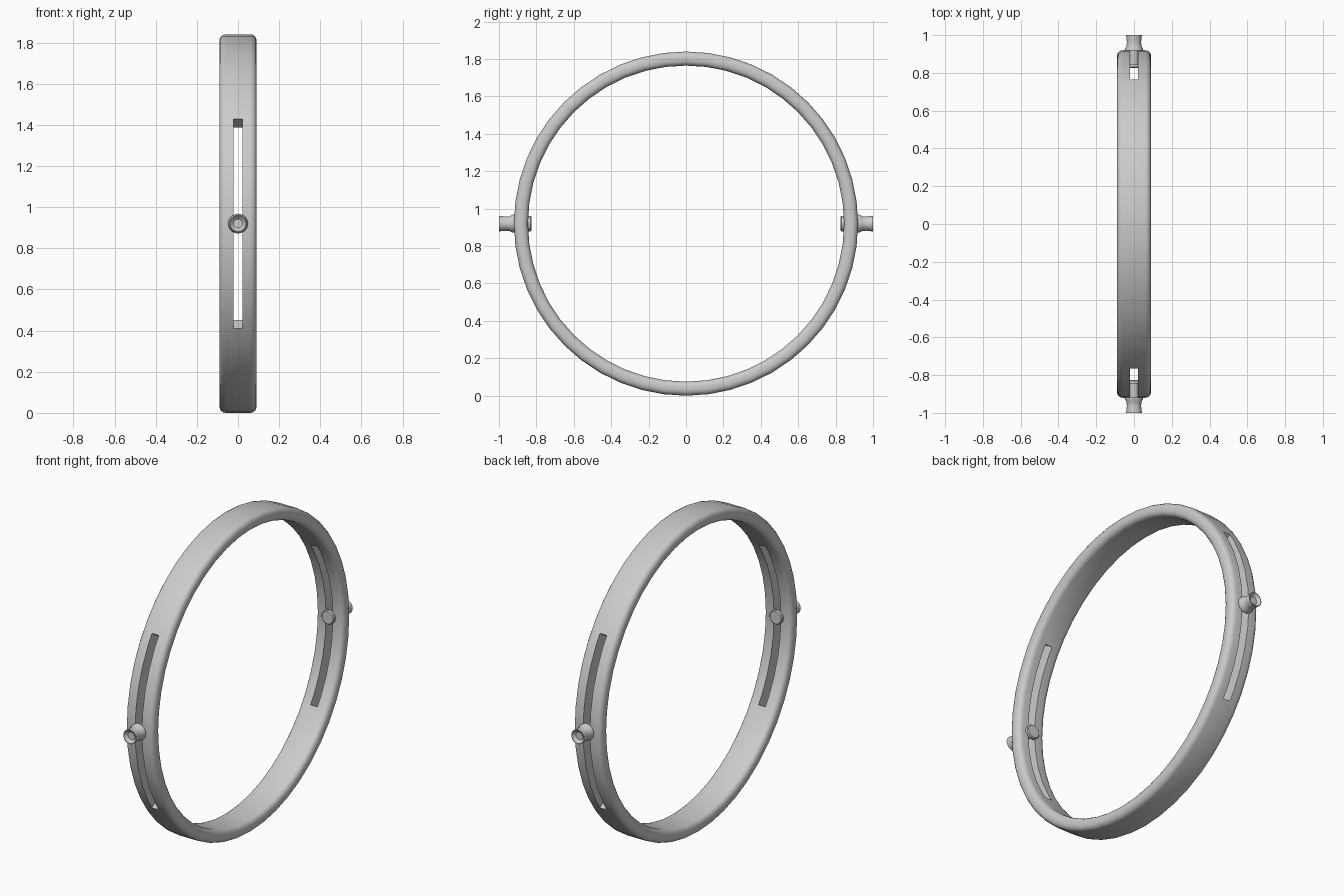
import bpy, bmesh
from math import sin, cos, pi, radians

if "Cube" in bpy.data.objects:
    bpy.data.objects.remove(bpy.data.objects["Cube"])

CZ = 0.92       # ring centre height


def make(name, verts, faces):
    me = bpy.data.meshes.new(name)
    me.from_pydata(verts, [], faces)
    bm = bmesh.new()
    bm.from_mesh(me)
    bmesh.ops.remove_doubles(bm, verts=bm.verts, dist=1e-5)
    bmesh.ops.recalc_face_normals(bm, faces=bm.faces)
    bm.to_mesh(me)
    bm.free()
    ob = bpy.data.objects.new(name, me)
    bpy.context.collection.objects.link(ob)
    return ob


def smooth(ob, angle=35):
    bpy.ops.object.select_all(action='DESELECT')
    ob.select_set(True)
    bpy.context.view_layer.objects.active = ob
    bpy.ops.object.shade_smooth_by_angle(angle=radians(angle))


# Ring: rounded rectangular section swept around the x axis
section = []
hw, hr, rr = 0.09, 0.0375, 0.03
for q, (sx, sr) in enumerate([(1, 1), (-1, 1), (-1, -1), (1, -1)]):
    for k in range(5):
        a = q * pi / 2 + k * pi / 8
        section.append((sx * (hw - rr) + rr * cos(a),
                        0.8825 + sr * (hr - rr) + rr * sin(a)))
N, M = 48, len(section)
verts = [(x, r * cos(2 * pi * i / N), CZ + r * sin(2 * pi * i / N))
         for i in range(N) for x, r in section]
faces = [(i * M + j, i * M + (j + 1) % M,
          (i + 1) % N * M + (j + 1) % M, (i + 1) % N * M + j)
         for i in range(N) for j in range(M)]
ring = make("ring", verts, faces)

# Slots with radial ends at the front and back
HALF = radians(33.7)
for s, label in ((-1, "front"), (1, "back")):
    wedge = [(0.6 * s * cos(a), CZ + 0.6 * sin(a)) for a in (-HALF, HALF)]
    wedge += [(1.2 * s * cos(a), CZ + 1.2 * sin(a)) for a in (HALF, -HALF)]
    v = [(x, y, z) for x in (-0.022, 0.022) for y, z in wedge]
    f = [(0, 1, 2, 3), (4, 5, 6, 7)]
    f += [(i, (i + 1) % 4, 4 + (i + 1) % 4, 4 + i) for i in range(4)]
    cutter = make(label + "_slot_cutter", v, f)
    cutter.hide_render = True
    mod = ring.modifiers.new("slot", 'BOOLEAN')
    mod.operation = 'DIFFERENCE'
    mod.solver = 'EXACT'
    mod.object = cutter
    bpy.context.view_layer.objects.active = ring
    bpy.ops.object.modifier_apply(modifier=mod.name)
    bpy.data.objects.remove(cutter)
smooth(ring)

# Sliding pins: inner head, shaft through the slot, outer knob
profile = [(0, 0.826), (0.036, 0.826), (0.041, 0.831), (0.041, 0.845),
           (0.022, 0.845), (0.022, 0.918), (0.048, 0.918), (0.048, 0.928),
           (0.039, 0.943), (0.038, 0.965), (0.042, 1.0), (0.038, 1.0),
           (0.022, 0.985), (0, 0.985)]
S, P = 24, len(profile)
for s, label in ((-1, "front"), (1, "back")):
    v = [(r * cos(2 * pi * i / S), s * y, CZ + r * sin(2 * pi * i / S))
         for i in range(S) for r, y in profile]
    f = [(i * P + j, i * P + j + 1, (i + 1) % S * P + j + 1, (i + 1) % S * P + j)
         for i in range(S) for j in range(P - 1)]
    smooth(make(label + "_pin", v, f))
